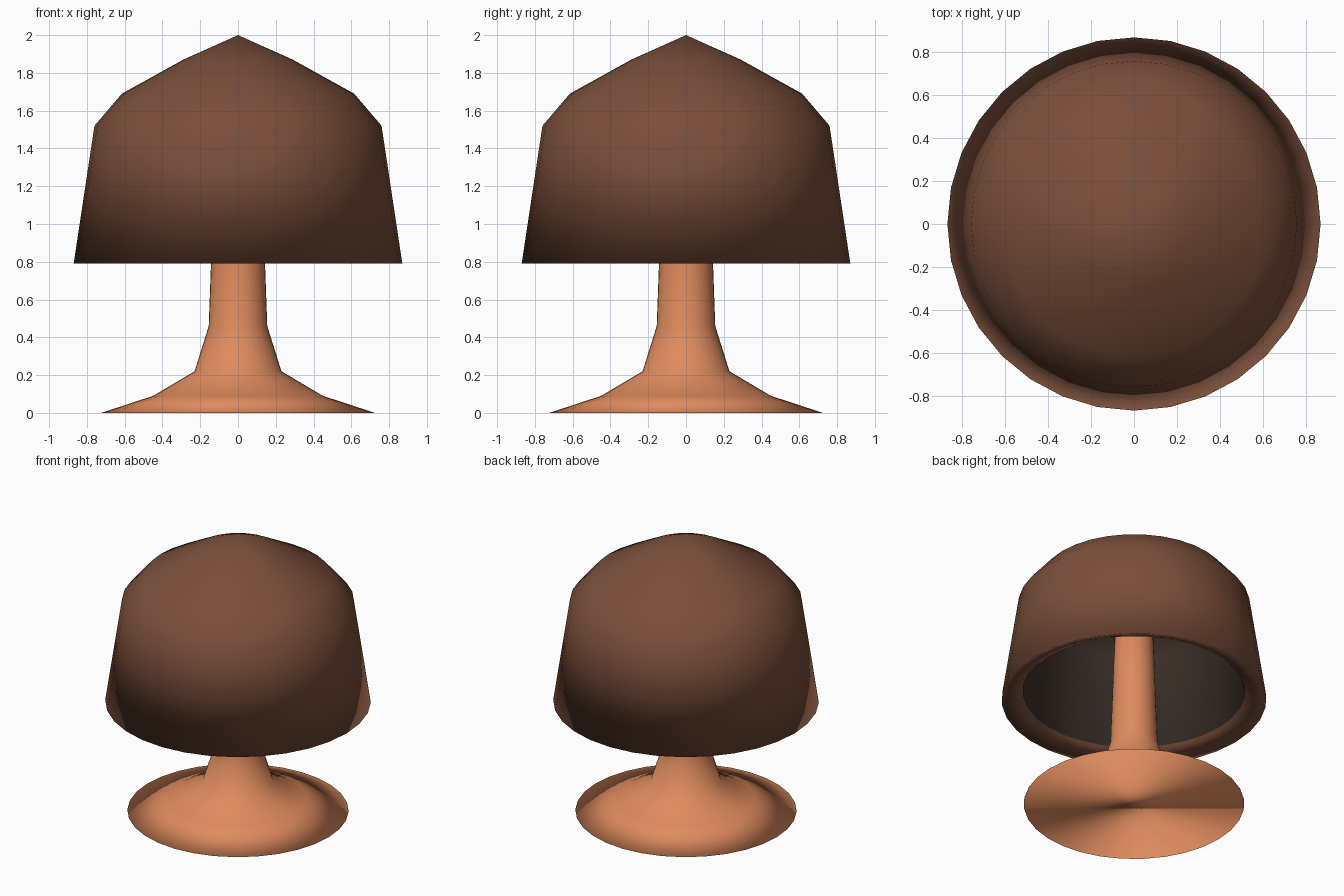
import bpy
import bmesh
import math

if "Cube" in bpy.data.objects:
    bpy.data.objects.remove(bpy.data.objects["Cube"])

SIDES = 32


def material(name, colour):
    m = bpy.data.materials.new(name)
    m.diffuse_color = (*colour, 1)
    m.use_nodes = True
    m.node_tree.nodes["Principled BSDF"].inputs["Base Color"].default_value = m.diffuse_color
    return m


brown = material("brown", (0.195, 0.078, 0.043))
dark = material("dark_lining", (0.042, 0.029, 0.021))
orange = material("terracotta_orange", (0.74, 0.26, 0.112))


def lathe(name, profile, mats, lining_from=None):
    """Revolve (radius, z) points about z; segments from lining_from on use the second material."""
    bm = bmesh.new()
    rings = []
    for r, z in profile:
        if r == 0:
            rings.append([bm.verts.new((0, 0, z))] * SIDES)
        else:
            rings.append([bm.verts.new((r * math.cos(a), r * math.sin(a), z))
                          for a in (2 * math.pi * i / SIDES for i in range(SIDES))])
    for k in range(len(rings) - 1):
        a, b = rings[k], rings[k + 1]
        for i in range(SIDES):
            j = (i + 1) % SIDES
            corners = list(dict.fromkeys((a[i], a[j], b[j], b[i])))
            f = bm.faces.new(corners)
            if lining_from is not None and k >= lining_from:
                f.material_index = 1
    # Close open ends with a flat cap
    for ring, r in ((rings[0], profile[0][0]), (rings[-1], profile[-1][0])):
        if r > 0:
            bm.faces.new(ring)
    bmesh.ops.recalc_face_normals(bm, faces=bm.faces)
    for f in bm.faces:
        f.smooth = True
    mesh = bpy.data.meshes.new(name)
    bm.to_mesh(mesh)
    bm.free()
    for m in mats:
        mesh.materials.append(m)
    ob = bpy.data.objects.new(name, mesh)
    bpy.context.collection.objects.link(ob)
    return ob


# Flared foot and slender stem reaching up inside the shade
lathe("base_and_stem",
      [(0.725, 0), (0.45, 0.09), (0.23, 0.22), (0.155, 0.46),
       (0.143, 0.79), (0.11, 1.82)], [orange])

# Hollow shade: outer skin, bevelled rim, then dark inner lining
lathe("shade",
      [(0, 2.0), (0.29, 1.87), (0.615, 1.69), (0.76, 1.52), (0.87, 0.79),
       (0.73, 0.85), (0.65, 1.48), (0.54, 1.61), (0.26, 1.77), (0, 1.88)],
      [brown, dark], lining_from=5)
